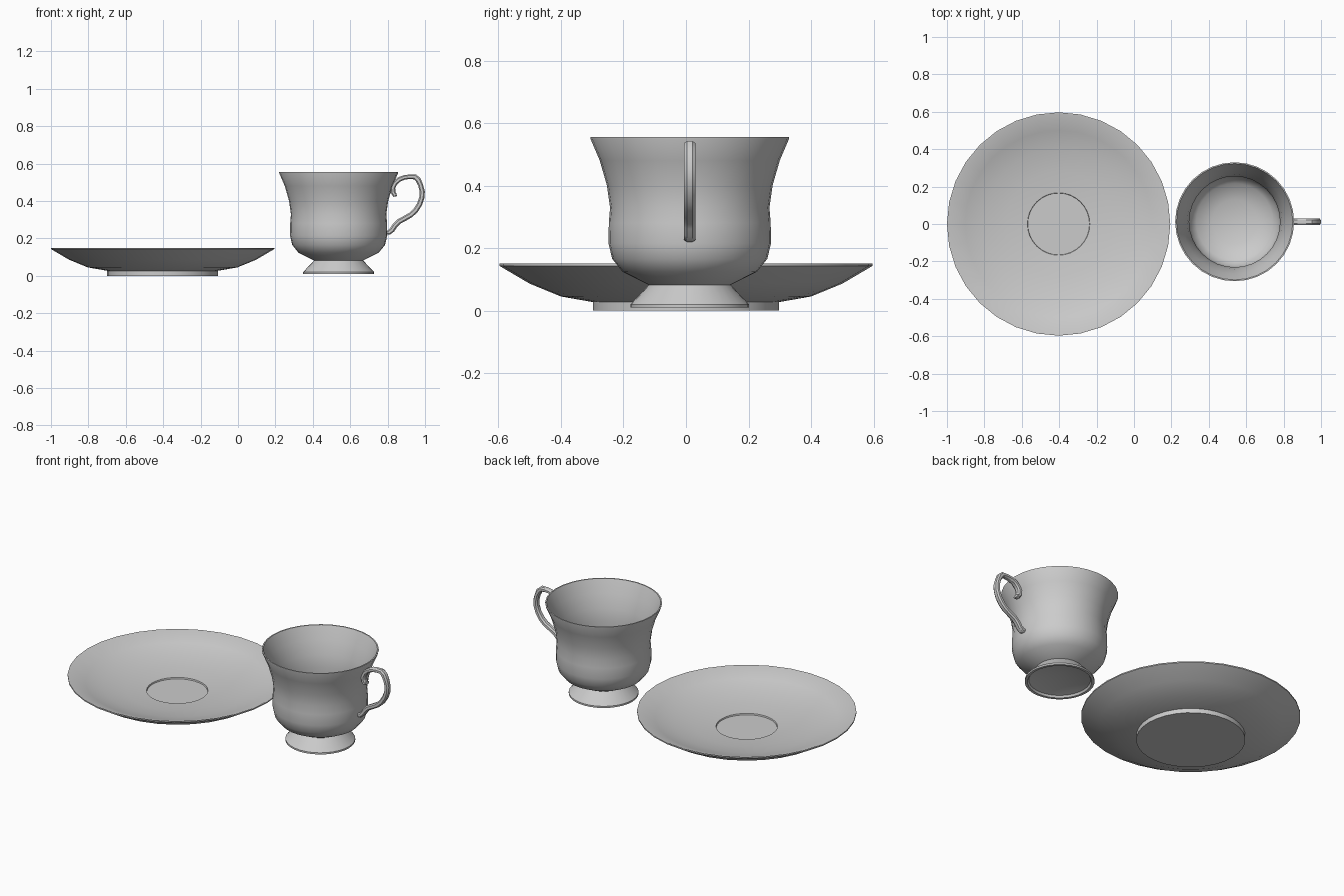
import bpy, bmesh, math
from mathutils import Vector

if "Cube" in bpy.data.objects:
    bpy.data.objects.remove(bpy.data.objects["Cube"])

# Single grey china material
china = bpy.data.materials.new("grey china")
china.use_nodes = True
GREY = (0.6, 0.6, 0.6, 1)
china.diffuse_color = GREY
china.node_tree.nodes["Principled BSDF"].inputs["Base Color"].default_value = GREY


def finish(name, bm, location):
    """Turn a bmesh into a smooth-shaded object with crisp edges."""
    bmesh.ops.remove_doubles(bm, verts=bm.verts, dist=0.0005)
    bmesh.ops.recalc_face_normals(bm, faces=bm.faces)
    mesh = bpy.data.meshes.new(name)
    bm.to_mesh(mesh)
    bm.free()
    mesh.materials.append(china)
    obj = bpy.data.objects.new(name, mesh)
    obj.location = location
    bpy.context.collection.objects.link(obj)
    bpy.ops.object.select_all(action='DESELECT')
    obj.select_set(True)
    bpy.context.view_layer.objects.active = obj
    bpy.ops.object.shade_smooth_by_angle(angle=math.radians(32))
    return obj


def lathe(name, profile, location, steps=32):
    """Spin a (radius, height) profile around the z axis."""
    bm = bmesh.new()
    verts = [bm.verts.new((r, 0, z)) for r, z in profile]
    edges = [bm.edges.new(pair) for pair in zip(verts, verts[1:])]
    bmesh.ops.spin(bm, geom=verts + edges, cent=(0, 0, 0), axis=(0, 0, 1),
                   angle=math.tau, steps=steps)
    return finish(name, bm, location)


def sweep(name, path, half_width, location):
    """Sweep a bevelled bar along (x, z, half thickness) points."""
    bm = bmesh.new()
    points = [Vector((x, 0, z)) for x, z, t in path]
    rings = []
    for i, p in enumerate(points):
        along = (points[min(i + 1, len(points) - 1)] - points[max(i - 1, 0)]).normalized()
        normal = Vector((-along.z, 0, along.x))
        t = path[i][2]
        ring = []
        for a, b in ((1, .5), (.5, 1), (-.5, 1), (-1, .5),
                     (-1, -.5), (-.5, -1), (.5, -1), (1, -.5)):
            ring.append(bm.verts.new(p + normal * a * t + Vector((0, b * half_width, 0))))
        rings.append(ring)
    for r0, r1 in zip(rings, rings[1:]):
        for k in range(8):
            n = (k + 1) % 8
            bm.faces.new((r0[k], r0[n], r1[n], r1[k]))
    bm.faces.new(rings[0])
    bm.faces.new(rings[-1])
    return finish(name, bm, location)


# Saucer: flat foot, flared underside, thin rim, shallow well
lathe("saucer", [
    (0, 0), (.297, 0), (.297, .027), (.40, .045), (.50, .086), (.597, .143),
    (.597, .15), (.59, .15), (.50, .113), (.40, .086), (.28, .067),
    (.167, .059), (.165, .051), (0, .051)], (-.403, 0, 0))

CUP = (.538, .012, 0)

# Cup: hollow pedestal foot, rounded belly, flared thin rim, inner bowl
lathe("cup", [
    (0, .06), (.168, .022), (.175, .01), (.19, .01), (.19, .02), (.131, .082),
    (.215, .124), (.248, .165), (.26, .215), (.259, .28), (.255, .33),
    (.265, .40), (.288, .48), (.318, .55), (.318, .555), (.311, .555),
    (.279, .48), (.254, .40), (.243, .33), (.246, .27), (.246, .22),
    (.236, .175), (.205, .14), (.12, .108), (0, .098)], CUP)

# Handle: curled upper end, pointed thumb rest, tapering lower tail
sweep("cup_handle", [
    (.311, .434, .008), (.300, .432, .012), (.291, .447, .013), (.290, .472, .013),
    (.302, .496, .013), (.322, .514, .013), (.350, .526, .012), (.380, .530, .012),
    (.408, .529, .014), (.425, .514, .015), (.438, .486, .013), (.447, .450, .014),
    (.445, .418, .014), (.433, .383, .014), (.412, .350, .014), (.385, .325, .014),
    (.350, .305, .014), (.322, .290, .014), (.302, .270, .014), (.286, .246, .014),
    (.270, .232, .013), (.250, .230, .010)], .018, CUP)
